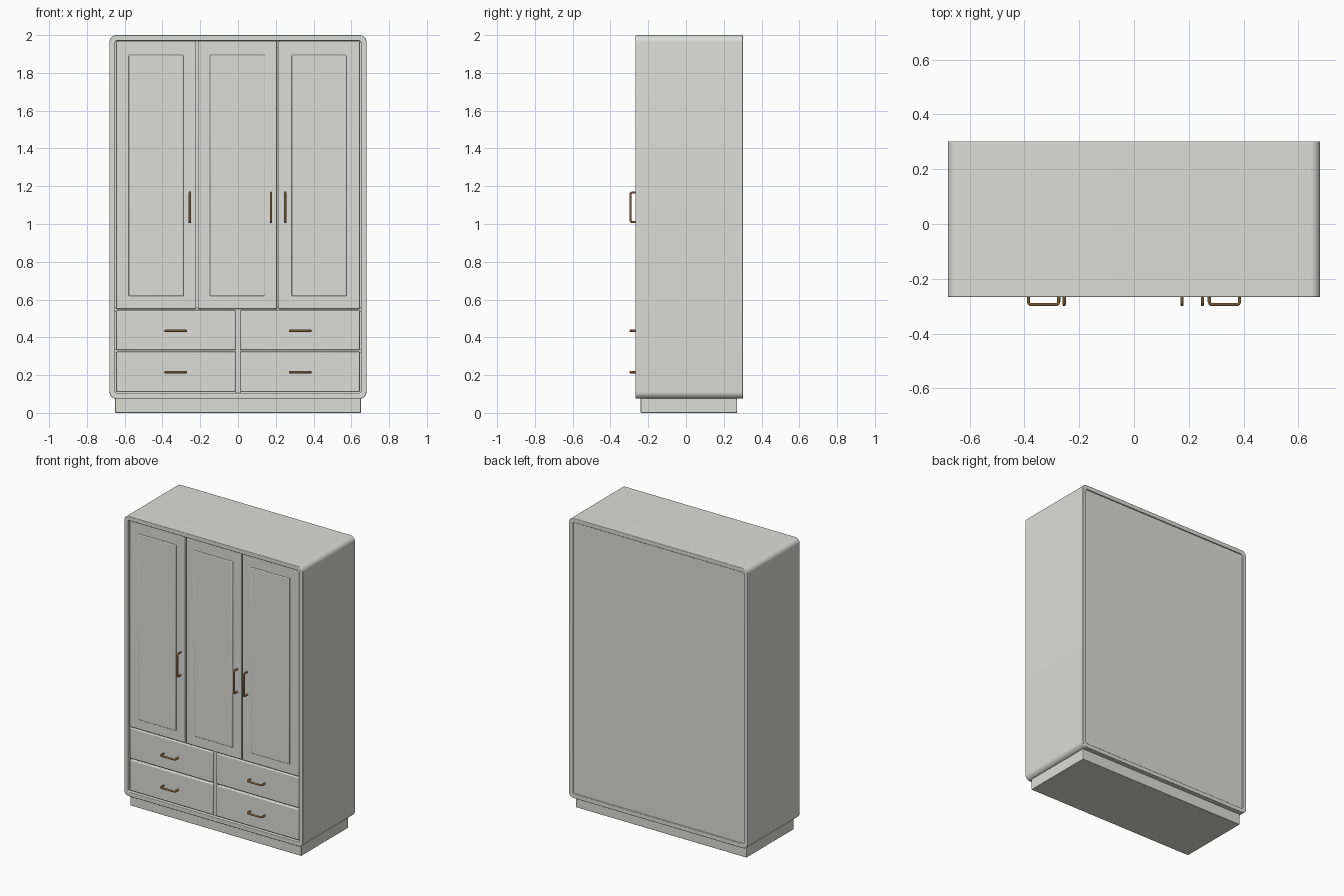
import bpy, bmesh, math
from mathutils import Vector

if "Cube" in bpy.data.objects:
    bpy.data.objects.remove(bpy.data.objects["Cube"])


def material(name, rgb):
    m = bpy.data.materials.new(name)
    m.diffuse_color = (*rgb, 1)
    m.use_nodes = True
    m.node_tree.nodes["Principled BSDF"].inputs["Base Color"].default_value = m.diffuse_color
    return m


PAINT = material("warm_grey_paint", (0.72, 0.72, 0.69))
BRASS = material("brass", (0.60, 0.33, 0.11))


def finish(name, bm, mat, bevel=0.0, segments=3):
    bmesh.ops.recalc_face_normals(bm, faces=bm.faces)
    mesh = bpy.data.meshes.new(name)
    bm.to_mesh(mesh)
    bm.free()
    ob = bpy.data.objects.new(name, mesh)
    bpy.context.collection.objects.link(ob)
    mesh.materials.append(mat)
    if bevel:
        mod = ob.modifiers.new("soft_edges", 'BEVEL')
        mod.width, mod.segments = bevel, segments
        mod.limit_method, mod.angle_limit = 'ANGLE', math.radians(40)
    bpy.ops.object.select_all(action='DESELECT')
    ob.select_set(True)
    bpy.context.view_layer.objects.active = ob
    bpy.ops.object.shade_smooth_by_angle(angle=math.radians(35))
    return ob


def box(name, x, y, z, bevel=0.003):
    bm = bmesh.new()
    bmesh.ops.create_cube(bm, size=1)
    for v in bm.verts:
        v.co = [(a + b) / 2 + c * (b - a) for c, (a, b) in zip(v.co, (x, y, z))]
    return finish(name, bm, PAINT, bevel)


def rounded_loop(x, z0, z1, r, steps=8):
    """Points (x, z) of a rounded rectangle, counter-clockwise."""
    pts = []
    corners = ((x - r, z1 - r), (-x + r, z1 - r), (-x + r, z0 + r), (x - r, z0 + r))
    for i, (cx, cz) in enumerate(corners):
        for k in range(steps + 1):
            a = math.pi / 2 * (i + k / steps)
            pts.append((cx + r * math.cos(a), cz + r * math.sin(a)))
    return pts


def handle(name, centre, axis, half, stand=0.038):
    """Round bar bent into a U with softened corners."""
    c, a, out = Vector(centre), Vector(axis), Vector((0, -1, 0))
    r, arc = 0.010, []
    for k in range(5):
        t = math.pi / 2 * k / 4
        arc.append((half - r + r * math.cos(t), stand - r + r * math.sin(t)))
    side = [(half, 0)] + arc
    path = side + [(-u, w) for u, w in reversed(side)]
    normal = a.cross(out)
    bm, rings, n = bmesh.new(), [], 10
    for i, (u, w) in enumerate(path):
        p0, p1 = path[max(i - 1, 0)], path[min(i + 1, len(path) - 1)]
        tangent = (a * (p1[0] - p0[0]) + out * (p1[1] - p0[1])).normalized()
        across = tangent.cross(normal)
        p = c + a * u + out * w
        rings.append([bm.verts.new(p + 0.006 * (math.cos(q) * normal + math.sin(q) * across))
                      for q in (2 * math.pi * k / n for k in range(n))])
    for r0, r1 in zip(rings, rings[1:]):
        for k in range(n):
            bm.faces.new((r0[k], r0[(k + 1) % n], r1[(k + 1) % n], r1[k]))
    bm.faces.new(rings[0])
    bm.faces.new(rings[-1])
    return finish(name, bm, BRASS)


FRONT, BACK, FACE = -0.267, 0.302, -0.257

# Outer carcass: a rounded rectangular tube open at front and back
bm = bmesh.new()
outer = rounded_loop(0.68, 0.075, 2.0, 0.036)
inner = rounded_loop(0.65, 0.105, 1.97, 0.010)
loops = [[bm.verts.new((x, y, z)) for x, z in pts]
         for pts, y in ((outer, FRONT), (outer, BACK), (inner, BACK), (inner, FRONT))]
for i in range(4):
    l0, l1 = loops[i], loops[(i + 1) % 4]
    for k in range(len(l0)):
        j = (k + 1) % len(l0)
        bm.faces.new((l0[k], l0[j], l1[j], l1[k]))
finish("carcass", bm, PAINT, 0.004)

# Back panel and plinth
box("back_panel", (-0.65, 0.65), (0.275, 0.294), (0.105, 1.97), 0)
box("plinth", (-0.65, 0.65), (-0.24, 0.27), (0.0, 0.078))

# Inner boards behind the gaps
box("middle_shelf", (-0.65, 0.65), (-0.245, 0.275), (0.535, 0.56), 0)
box("drawer_divider", (-0.015, 0.015), (-0.245, 0.275), (0.105, 0.54), 0)
for i, x in enumerate((-0.2175, 0.21)):
    box(f"door_divider_{i + 1}", (x - 0.012, x + 0.012), (-0.235, 0.275), (0.55, 1.97), 0)
box("drawer_rail", (-0.65, 0.65), (-0.235, 0.275), (0.318, 0.336), 0)

# Doors, each with a raised centre panel and an upright handle
doors = ((-0.645, -0.222, -0.255), (-0.213, 0.206, 0.175), (0.214, 0.645, 0.25))
for i, (x0, x1, hx) in enumerate(doors):
    box(f"door_{i + 1}", (x0, x1), (FACE, FACE + 0.022), (0.551, 1.967))
    mid = (x0 + x1) / 2
    box(f"door_panel_{i + 1}", (mid - 0.145, mid + 0.145), (FACE - 0.007, FACE + 0.01),
        (0.618, 1.895), 0.005)
    handle(f"door_handle_{i + 1}", (hx, FACE + 0.001, 1.088), (0, 0, 1), 0.078)

# Drawer fronts with level handles
for s, side in ((-1, "left"), (1, "right")):
    x = sorted((s * 0.645, s * 0.013))
    for z0, z1, hz, row in ((0.333, 0.544, 0.435, "upper"), (0.111, 0.324, 0.215, "lower")):
        box(f"{side}_{row}_drawer", x, (FACE, FACE + 0.025), (z0, z1), 0.006)
        handle(f"{side}_{row}_drawer_handle", (s * 0.33, FACE + 0.001, hz), (1, 0, 0), 0.055)
